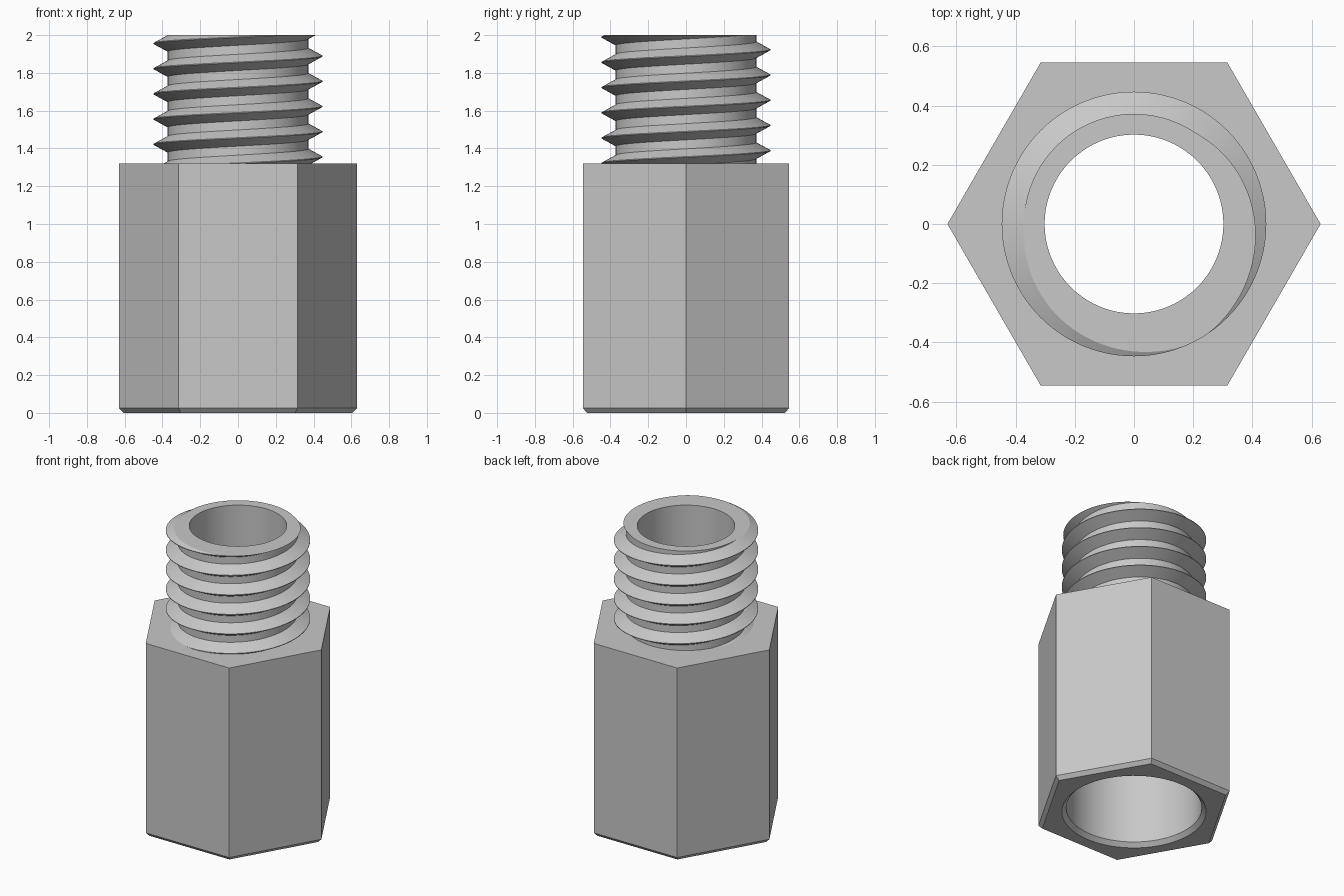
import bpy, bmesh, math

if "Cube" in bpy.data.objects:
    bpy.data.objects.remove(bpy.data.objects["Cube"], do_unlink=True)

STEPS = 96                           # divisible by six, so hexagon corners land on columns
SHOULDER, TOP = 1.32, 2.0
BORE, SOCKET, SOCKET_DEPTH = 0.302, 0.42, 0.9
ROOT, CREST, PITCH = 0.372, 0.447, 0.1335
FLANK, LAND = 0.043, 0.002           # half heights of the thread ridge and its crest
CREST_Z = 1.889                      # height of one crest at angle zero

steel = bpy.data.materials.new("grey steel")
steel.use_nodes = True
colour = (0.58, 0.58, 0.58, 1)
steel.diffuse_color = colour
steel.node_tree.nodes["Principled BSDF"].inputs["Base Color"].default_value = colour


def sweep(name, section):
    """Turn a section, which may change with the angle, once around z."""
    bm = bmesh.new()
    columns = []
    for i in range(STEPS + 1):
        a = math.tau * i / STEPS
        columns.append([bm.verts.new((r * math.cos(a), r * math.sin(a), z))
                        for r, z in section(a)])
    for left, right in zip(columns, columns[1:]):
        for k in range(len(left) - 1):
            bm.faces.new((left[k], right[k], right[k + 1], left[k + 1]))
    bmesh.ops.remove_doubles(bm, verts=bm.verts, dist=0.00002)
    mesh = bpy.data.meshes.new(name)
    bm.to_mesh(mesh)
    bm.free()
    mesh.materials.append(steel)
    obj = bpy.data.objects.new(name, mesh)
    bpy.context.collection.objects.link(obj)
    bpy.ops.object.select_all(action='DESELECT')
    obj.select_set(True)
    bpy.context.view_layer.objects.active = obj
    bpy.ops.object.shade_smooth_by_angle(angle=math.radians(25))
    return obj


def hexagon(a, apothem):
    return apothem / math.cos(a % (math.pi / 3) - math.pi / 6)


# Hexagonal body with chamfered foot, stepped bore and countersunk socket
def body_section(a):
    foot, side = hexagon(a, 0.524), hexagon(a, 0.546)
    return [(foot, 0), (side, 0.025), (side, SHOULDER), (BORE, SHOULDER),
            (BORE, SOCKET_DEPTH), (SOCKET, SOCKET_DEPTH), (SOCKET, 0.027),
            (CREST, 0), (foot, 0)]


# Right-handed thread, cut flat at the shoulder and at the top
def thread_section(a):
    start = CREST_Z + PITCH * a / math.tau
    points = []
    for turn in range(-6, 3):
        for offset in (-FLANK, -LAND, LAND, FLANK):
            z = min(max(start + turn * PITCH + offset, SHOULDER), TOP)
            d = abs((z - start + PITCH / 2) % PITCH - PITCH / 2)
            rise = min(max((FLANK - d) / (FLANK - LAND), 0), 1)
            points.append((ROOT + (CREST - ROOT) * rise, z))
    return points + [(BORE, TOP), (BORE, SHOULDER)]


sweep("hex_body", body_section)
sweep("threaded_stud", thread_section)
